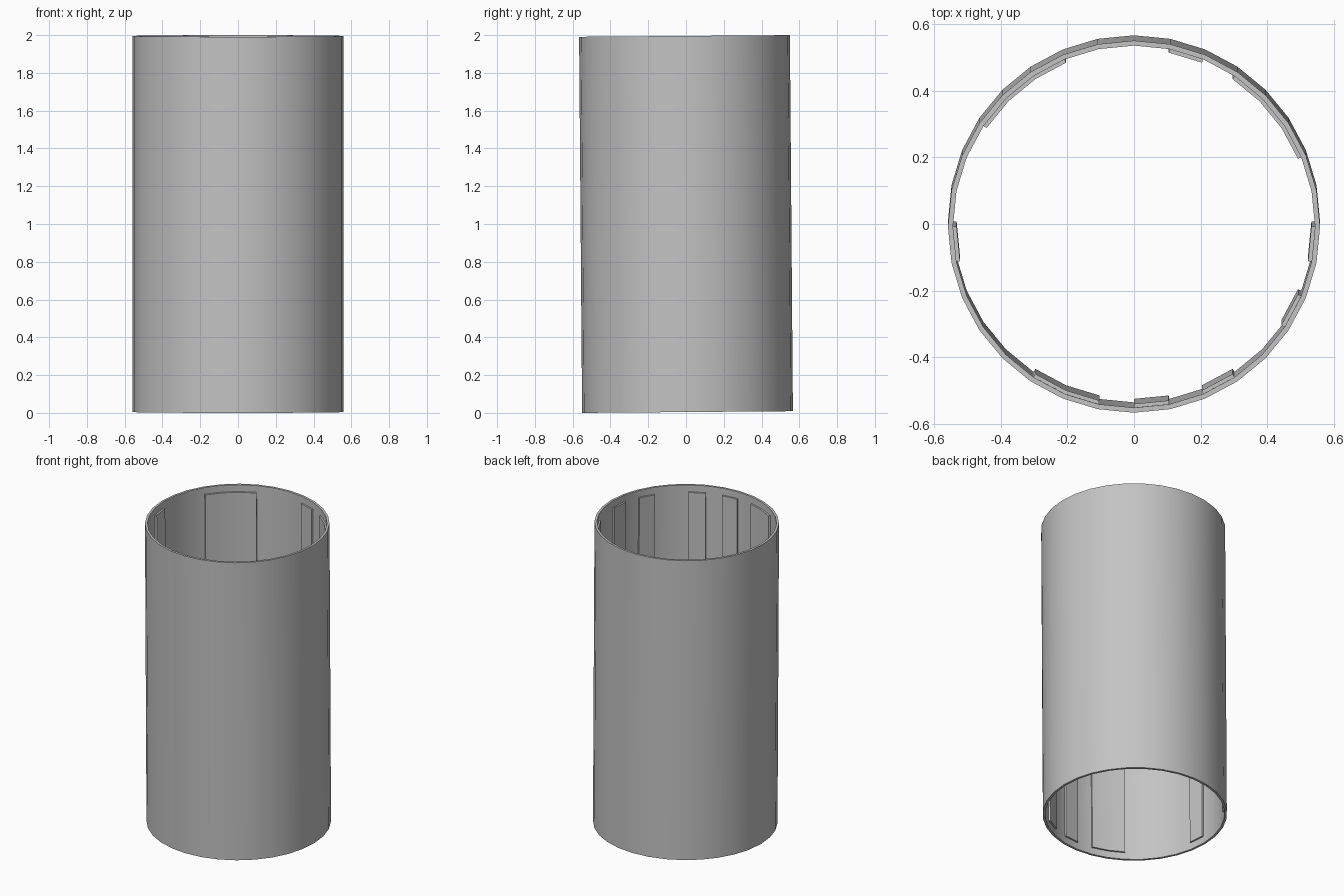
import bpy, bmesh, math
from mathutils import Matrix

cube = bpy.data.objects.get("Cube")
if cube:
    bpy.data.objects.remove(cube, do_unlink=True)

SIDES = 32
STEP = math.tau / SIDES
OUTER, INNER, PANEL = 0.558, 0.543, 0.532
HEIGHT = 1.991
MARGIN = 0.045
TILT = Matrix.Translation((0, 0, 1)) @ Matrix.Rotation(0.008, 4, "X")

grey = bpy.data.materials.new("plain grey")
grey.use_nodes = True
grey.diffuse_color = (0.55, 0.55, 0.55, 1)
grey.node_tree.nodes["Principled BSDF"].inputs["Base Color"].default_value = grey.diffuse_color


def arc_block(name, first, count, r_in, r_out, half):
    """Sweep a rectangular section over some sides of the ring."""
    bm = bmesh.new()
    closed = count == SIDES
    rings = []
    for i in range(count if closed else count + 1):
        a = (first + i) * STEP
        rings.append([bm.verts.new((r * math.cos(a), r * math.sin(a), z))
                      for r, z in ((r_in, -half), (r_out, -half), (r_out, half), (r_in, half))])
    for i in range(count):
        a, b = rings[i], rings[(i + 1) % len(rings)]
        for k in range(4):
            m = (k + 1) % 4
            bm.faces.new((a[k], b[k], b[m], a[m]))
    if not closed:
        bm.faces.new(rings[0])
        bm.faces.new(rings[-1])
    bmesh.ops.recalc_face_normals(bm, faces=bm.faces)
    mesh = bpy.data.meshes.new(name)
    bm.to_mesh(mesh)
    bm.free()
    mesh.materials.append(grey)
    obj = bpy.data.objects.new(name, mesh)
    bpy.context.collection.objects.link(obj)
    obj.matrix_world = TILT
    bpy.ops.object.select_all(action="DESELECT")
    obj.select_set(True)
    bpy.context.view_layer.objects.active = obj
    bpy.ops.object.shade_smooth_by_angle(angle=math.radians(30))


# Open tube
arc_block("tube_wall", 0, SIDES, INNER, OUTER, HEIGHT / 2)

# Raised strips on the inside: first side and number of sides
strips = [(2, 3), (6, 1), (10, 3), (16, 1), (21, 2), (24, 1), (26, 1), (29, 1), (31, 1)]
for n, (first, count) in enumerate(strips, 1):
    arc_block(f"inner_strip_{n}", first, count, PANEL, INNER + 0.003, HEIGHT / 2 - MARGIN)
